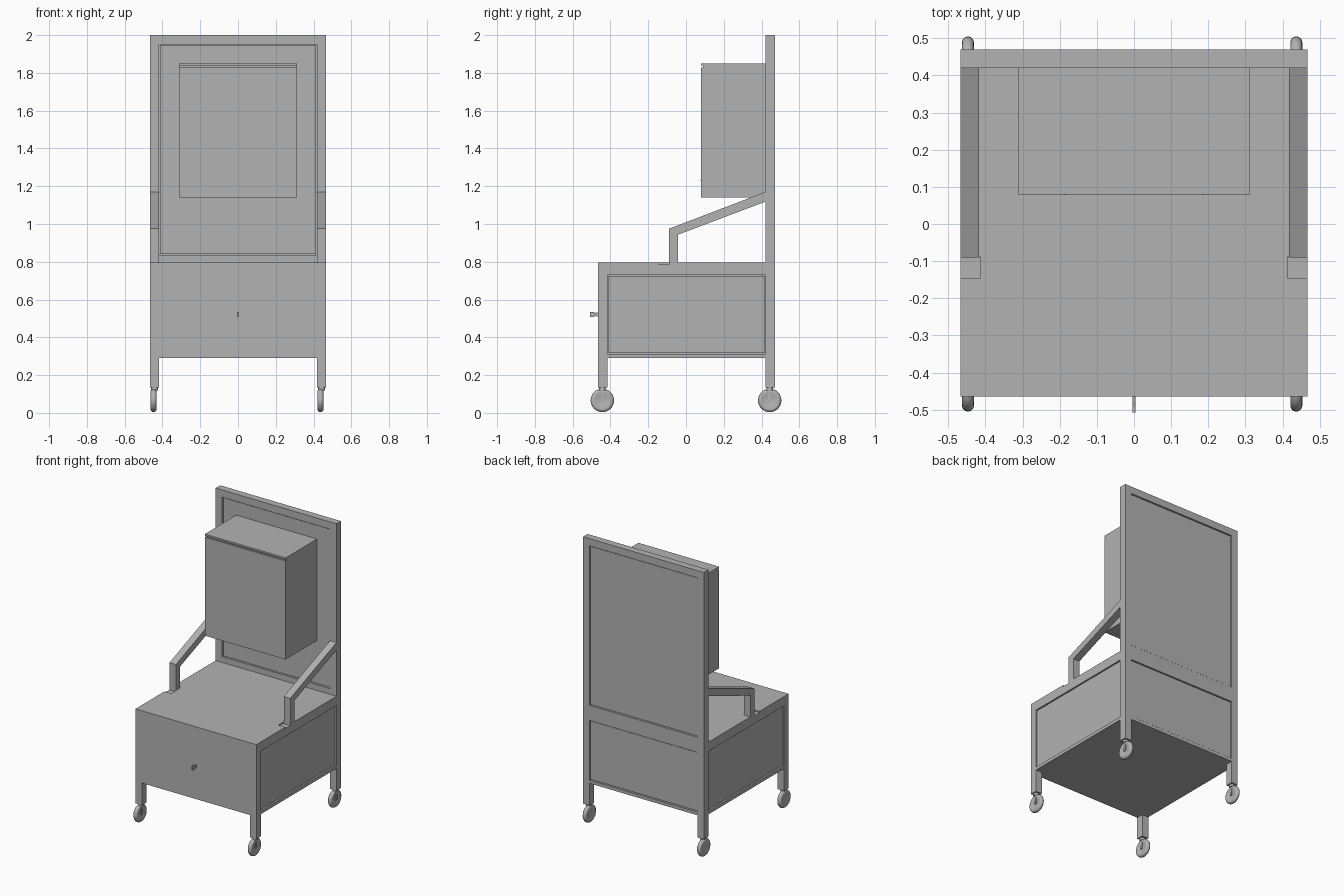
import bpy, bmesh, math
from mathutils import Matrix

cube = bpy.data.objects.get("Cube")
if cube:
    bpy.data.objects.remove(cube, do_unlink=True)

grey = bpy.data.materials.new("plain grey")
grey.use_nodes = True
grey.diffuse_color = (0.45, 0.45, 0.45, 1)
grey.node_tree.nodes["Principled BSDF"].inputs["Base Color"].default_value = (0.45, 0.45, 0.45, 1)

HALF, BAR = 0.467, 0.05        # half width of the cart, frame bar thickness
INNER = HALF - BAR
FRONT, BACK = -0.465, 0.47
BACK_IN = BACK - BAR
FRONT_IN = FRONT + BAR
BASE, SEAT, TOP = 0.29, 0.795, 2.0


def finish(name, bm):
    bmesh.ops.recalc_face_normals(bm, faces=bm.faces)
    mesh = bpy.data.meshes.new(name)
    bm.to_mesh(mesh)
    bm.free()
    mesh.materials.append(grey)
    obj = bpy.data.objects.new(name, mesh)
    bpy.context.collection.objects.link(obj)
    return obj


def box(name, x, y, z):
    """Box from its (low, high) extents on each axis."""
    bm = bmesh.new()
    bmesh.ops.create_cube(bm, size=1)
    for v in bm.verts:
        v.co = [lo if c < 0 else hi for c, (lo, hi) in zip(v.co, (x, y, z))]
    return finish(name, bm)


def extrude_yz(name, points, x0, x1):
    """Side profile pushed from x0 to x1."""
    bm = bmesh.new()
    face = bm.faces.new([bm.verts.new((x0, y, z)) for y, z in points])
    new = bmesh.ops.extrude_face_region(bm, geom=[face])["geom"]
    bmesh.ops.translate(bm, vec=(x1 - x0, 0, 0),
                        verts=[g for g in new if isinstance(g, bmesh.types.BMVert)])
    return finish(name, bm)


def smooth(obj):
    bpy.ops.object.select_all(action='DESELECT')
    obj.select_set(True)
    bpy.context.view_layer.objects.active = obj
    bpy.ops.object.shade_smooth_by_angle(angle=math.radians(35))


def caster(name, x, y):
    # rounded wheel, lathed round the x axis
    radius, half, rim = 0.062, 0.016, 0.016
    cx = x - 0.005
    outline = [(-half * 0.6, 0), (-half * 0.6, 0.03)]
    for i in range(9):
        a = math.pi * i / 8
        outline.append((-half * math.cos(a), radius - rim + rim * math.sin(a)))
    outline += [(half * 0.6, 0.03), (half * 0.6, 0)]
    bm = bmesh.new()
    verts = [bm.verts.new((u, 0, r)) for u, r in outline]
    edges = [bm.edges.new(p) for p in zip(verts, verts[1:])]
    bmesh.ops.spin(bm, geom=verts + edges, cent=(0, 0, 0), axis=(1, 0, 0),
                   angle=math.tau, steps=32)
    bmesh.ops.remove_doubles(bm, verts=bm.verts, dist=0.0001)
    bmesh.ops.translate(bm, verts=bm.verts, vec=(cx, y, 0.066))
    smooth(finish(name + "_wheel", bm))
    # swivel stem and axle arm
    bm = bmesh.new()
    bmesh.ops.create_cone(bm, cap_ends=True, segments=20, radius1=0.018, radius2=0.018,
                          depth=0.02, matrix=Matrix.Translation((x, y, 0.129)))
    smooth(finish(name + "_stem", bm))
    box(name + "_arm", (cx + 0.009, cx + 0.015), (y - 0.008, y + 0.008), (0.058, 0.13))


# posts, casters, armrests and side panels on both sides
for side, s in (("left", 1), ("right", -1)):
    xs = tuple(sorted((s * INNER, s * HALF)))
    box(side + "_front_leg", xs, (FRONT, FRONT_IN), (0.135, BASE))
    box(side + "_back_post", xs, (BACK_IN, BACK), (0.135, TOP))
    for end, y in (("front", -0.443), ("back", 0.443)):
        caster(side + "_" + end, s * 0.442, y)

    extrude_yz(side + "_armrest",
               [(-0.09, SEAT - 0.01), (-0.09, 0.975), (BACK_IN, 1.17), (BACK_IN, 1.118),
                (-0.043, 0.943), (-0.043, SEAT - 0.01)], s * INNER, s * HALF)

    # side frame with a recessed panel
    box(side + "_side_top_rail", xs, (FRONT_IN, BACK_IN), (0.73, SEAT - 0.025))
    box(side + "_side_bottom_rail", xs, (FRONT_IN, BACK_IN), (BASE, 0.312))
    core = tuple(sorted((s * (INNER + 0.015), s * (HALF - 0.02))))
    box(side + "_side_core", core, (FRONT_IN, BACK_IN), (0.312, 0.73))
    face = tuple(sorted((s * (INNER + 0.015), s * (HALF - 0.006))))
    box(side + "_side_panel", face, (FRONT_IN + 0.005, BACK_IN - 0.005), (0.317, 0.725))

# cabinet
box("cabinet_front", (-HALF, HALF), (FRONT, FRONT_IN), (BASE, SEAT - 0.025))
box("cabinet_floor", (-INNER, INNER), (FRONT_IN, BACK - 0.006), (BASE, 0.312))
cabinet_top = box("cabinet_top", (-HALF, HALF), (FRONT, BACK_IN), (SEAT - 0.025, SEAT))

# shallow notch in the top in front of each armrest
for s in (-1, 1):
    cutter = box("notch_cutter", tuple(sorted((s * 0.413, s * 0.5))), (-0.145, -0.088),
                 (SEAT - 0.01, SEAT + 0.02))
    cutter.hide_render = True
    cutter.hide_viewport = True
    mod = cabinet_top.modifiers.new("notch", 'BOOLEAN')
    mod.operation = 'DIFFERENCE'
    mod.solver = 'EXACT'
    mod.object = cutter

# drawer pull
extrude_yz("drawer_pull", [(FRONT, 0.51), (-0.485, 0.513), (-0.485, 0.507), (-0.507, 0.507),
                           (-0.507, 0.535), (-0.485, 0.535), (-0.485, 0.529), (FRONT, 0.532)],
           -0.004, 0.004)

# back frame rails and recessed panels
for name, z in (("back_top_rail", (1.95, TOP)), ("back_middle_rail", (0.73, 0.835)),
                ("back_bottom_rail", (BASE, 0.312))):
    box(name, (-INNER, INNER), (BACK_IN, BACK), z)
for name, lo, hi in (("upper_back", 0.835, 1.95), ("lower_back", 0.312, 0.73)):
    box(name + "_core", (-INNER, INNER), (BACK_IN + 0.018, BACK - 0.018), (lo, hi))
    box(name + "_panel", (-INNER + 0.005, INNER - 0.005),
        (BACK_IN + 0.006, BACK - 0.006), (lo + 0.005, hi - 0.005))

# wall box with a shadow groove under its lid
extrude_yz("wall_box", [(0.08, 1.14), (0.08, 1.828), (0.09, 1.828), (0.09, 1.838),
                        (0.08, 1.838), (0.08, 1.85), (0.43, 1.85), (0.43, 1.14)],
           -0.312, 0.312)
for i, x in enumerate((-0.185, 0.185)):
    box(f"box_pin_{i + 1}", (x - 0.002, x + 0.002), (0.078, 0.082), (1.228, 1.232))
